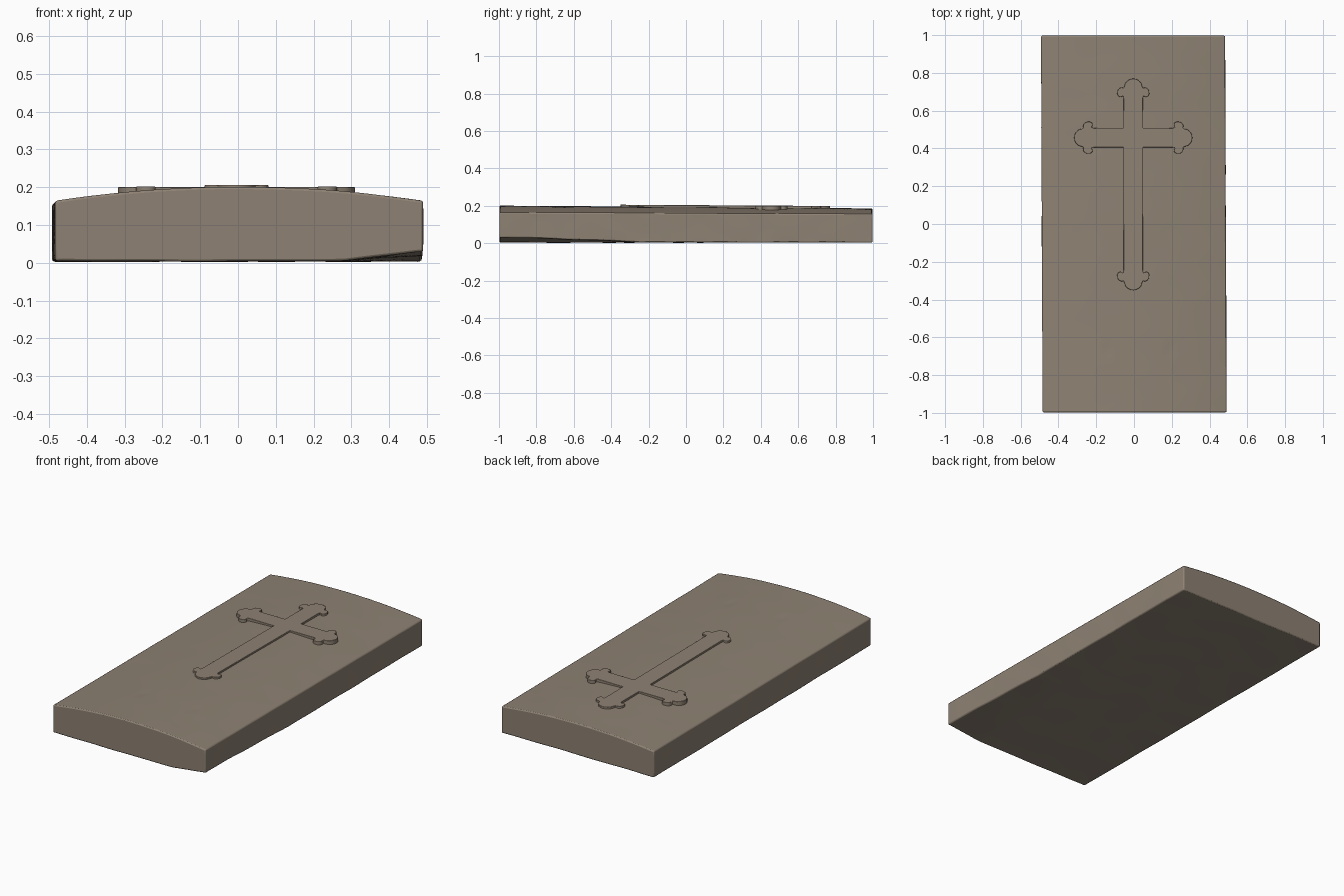
import bpy, bmesh, math
from mathutils import Vector, noise

if "Cube" in bpy.data.objects:
    bpy.data.objects.remove(bpy.data.objects["Cube"])

stone = bpy.data.materials.new("weathered_stone")
stone.diffuse_color = (0.27, 0.222, 0.172, 1)
stone.use_nodes = True
stone.node_tree.nodes["Principled BSDF"].inputs["Base Color"].default_value = stone.diffuse_color


def finish(name, bm, bevel, angle):
    bmesh.ops.recalc_face_normals(bm, faces=bm.faces)
    me = bpy.data.meshes.new(name)
    bm.to_mesh(me)
    bm.free()
    me.materials.append(stone)
    ob = bpy.data.objects.new(name, me)
    bpy.context.collection.objects.link(ob)
    mod = ob.modifiers.new("worn_edges", 'BEVEL')
    mod.width = bevel
    mod.segments = 2
    mod.limit_method = 'ANGLE'
    mod.angle_limit = math.radians(40)
    bpy.ops.object.select_all(action='DESELECT')
    ob.select_set(True)
    bpy.context.view_layer.objects.active = ob
    bpy.ops.object.shade_smooth_by_angle(angle=math.radians(angle))
    return ob


def clamp(v):
    return max(0.0, min(1.0, v))


def wobble(x, y, z, scale, amount):
    return noise.noise(Vector((x, y, z)) * scale) * amount


# Slab surfaces: u runs -1..1 across, y along the length
def half_x(u, y):
    return u * 0.487 - 0.004 * y - 0.001


def top_z(u, y):
    edge = 0.160 - 0.004 * y
    crown = 0.0335 - 0.0035 * y
    x = half_x(u, y)
    z = edge + crown * (1 - u * u) + wobble(x, y, 5, 6, 0.001)
    for px in (-0.14, 0.19):                       # two small pits near the foot
        z -= 0.003 * math.exp(-((x - px) / 0.015) ** 2 - ((y + 0.67) / 0.04) ** 2)
    return z


def bottom_z(u, y):
    x = half_x(u, y)
    chip = clamp((x - 0.28) / 0.2) * clamp((-0.25 - y) / 0.7) ** 0.7
    return 0.004 + wobble(x, y, 0, 5, 0.003) + 0.026 * chip


# Slab: closed rings swept from the front to the back
NX, NY, NS = 48, 90, 5
bm = bmesh.new()
rings = []
for j in range(NY + 1):
    y = -0.997 + 1.994 * j / NY
    pts = []
    us = [-1 + 2 * i / NX for i in range(NX + 1)]
    pts += [(half_x(u, y), top_z(u, y)) for u in us]
    for u, order in ((1, range(NS - 1, 0, -1)), (-1, range(1, NS))):
        if u == -1:
            pts += [(half_x(v, y), bottom_z(v, y)) for v in reversed(us)]
        for k in order:
            t = k / NS
            z = bottom_z(u, y) * (1 - t) + top_z(u, y) * t
            pts.append((half_x(u, y) + wobble(u, y, z, 7, 0.002), z))
    rings.append([bm.verts.new((x, y, z)) for x, z in pts])
n = len(rings[0])
for a, b in zip(rings, rings[1:]):
    for i in range(n):
        k = (i + 1) % n
        bm.faces.new((a[i], a[k], b[k], b[i]))
bm.faces.new(rings[0])
bm.faces.new(rings[-1])
finish("grave_slab", bm, 0.006, 35)

# Cross: one half of a trefoil arm end as (distance from tip, offset from arm axis)
HALF = [(0.106, 0.051), (0.092, 0.054), (0.099, 0.068), (0.094, 0.079), (0.082, 0.085),
        (0.066, 0.084), (0.053, 0.076), (0.047, 0.064), (0.049, 0.051), (0.040, 0.047),
        (0.025, 0.043), (0.010, 0.030), (0.002, 0.014)]
END = [(d, -s) for d, s in HALF] + [(0.0, 0.0)] + [(d, s) for d, s in reversed(HALF)]
CX, CY, W = -0.004, 0.457, 0.051

# Arms counter-clockwise: right, head, left, foot, each followed by its inner corner
outline = []
for k, length in enumerate((0.313, 0.313, 0.313, 0.808)):
    ang = k * math.pi / 2
    c, s = math.cos(ang), math.sin(ang)
    for px, py in [(length - d, o) for d, o in END] + [(W, W)]:
        outline.append((CX + px * c - py * s, CY + px * s + py * c))

bm = bmesh.new()
low = [bm.verts.new((x, y, 0.15)) for x, y in outline]
high = [bm.verts.new((x, y, 0.2035 - 0.006 * y)) for x, y in outline]
bm.faces.new(low[::-1])
bm.faces.new(high)
for i in range(len(outline)):
    k = (i + 1) % len(outline)
    bm.faces.new((low[i], low[k], high[k], high[i]))
finish("raised_cross", bm, 0.002, 40)
